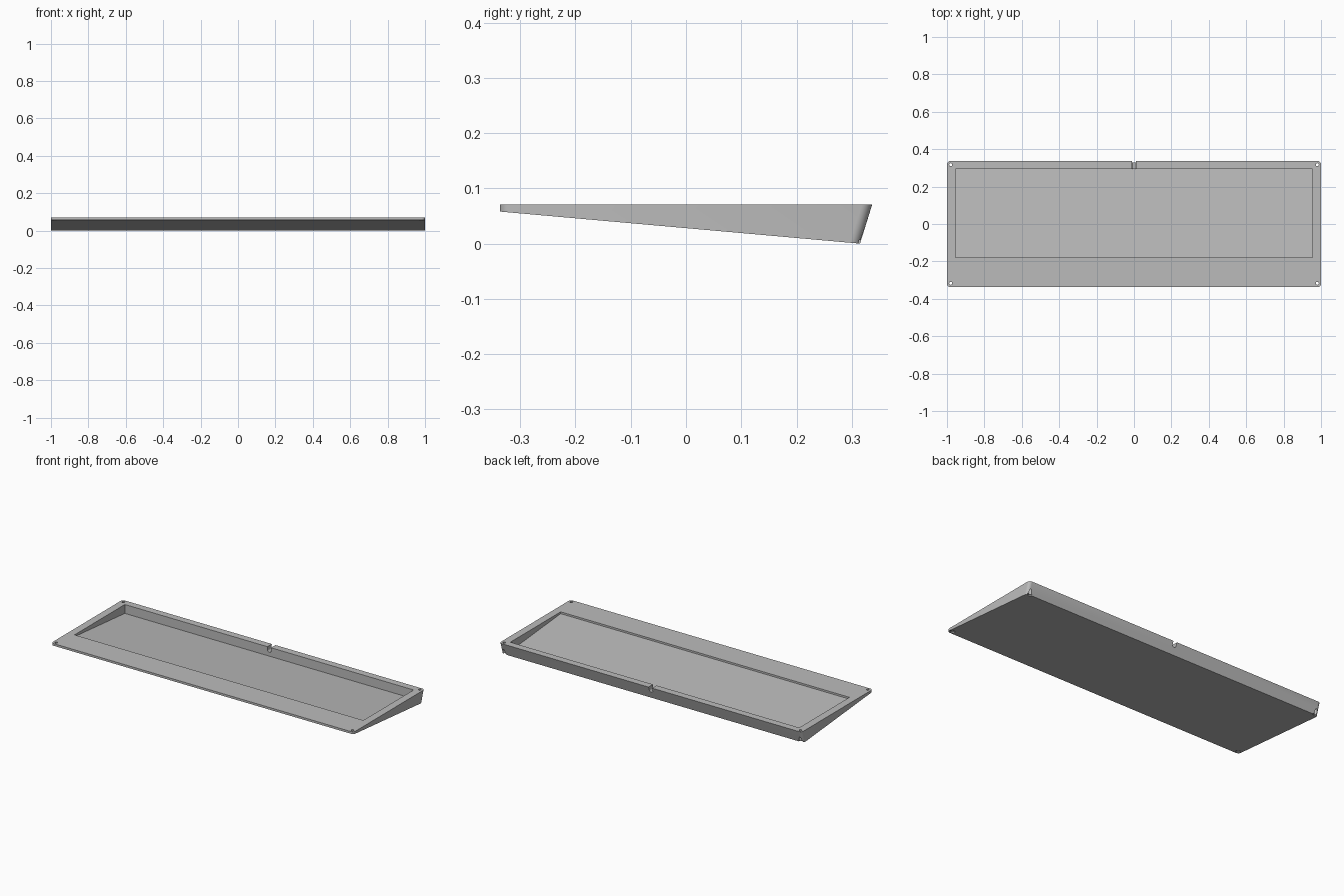
import bpy, bmesh
from mathutils import Vector

cube = bpy.data.objects.get("Cube")
if cube:
    bpy.data.objects.remove(cube, do_unlink=True)

TOP = 0.071          # rim height
FRONT, BACK = -0.337, 0.337
FOOT = 0.315         # lower back edge
LIP = 0.058          # underside height at the front
SLOPE = LIP / (FOOT - FRONT)


def underside(y):
    return (FOOT - y) * SLOPE


grey = bpy.data.materials.new("grey plastic")
grey.use_nodes = True
grey.diffuse_color = (0.5, 0.5, 0.5, 1)
grey.node_tree.nodes["Principled BSDF"].inputs["Base Color"].default_value = (0.5, 0.5, 0.5, 1)


def prism(name, profile, half_width, corner=0):
    """Extrude a (y, z) profile along x, optionally rounding the upright edges."""
    bm = bmesh.new()
    face = bm.faces.new([bm.verts.new((-half_width, y, z)) for y, z in profile])
    ext = bmesh.ops.extrude_face_region(bm, geom=[face])
    moved = [v for v in ext["geom"] if isinstance(v, bmesh.types.BMVert)]
    bmesh.ops.translate(bm, verts=moved, vec=Vector((2 * half_width, 0, 0)))
    bmesh.ops.recalc_face_normals(bm, faces=bm.faces)
    if corner:
        upright = []
        for e in bm.edges:
            a, b = (v.co for v in e.verts)
            if abs(a.x - b.x) < 1e-5 and abs(a.z - b.z) > abs(a.y - b.y):
                upright.append(e)
        bmesh.ops.bevel(bm, geom=upright, offset=corner, segments=6, profile=0.5,
                        affect='EDGES')
    mesh = bpy.data.meshes.new(name)
    bm.to_mesh(mesh)
    bm.free()
    obj = bpy.data.objects.new(name, mesh)
    bpy.context.collection.objects.link(obj)
    obj.data.materials.append(grey)
    return obj


def cylinder(name, radius, low, high, x, y):
    bpy.ops.mesh.primitive_cylinder_add(vertices=24, radius=radius, depth=high - low,
                                        location=(x, y, (low + high) / 2))
    obj = bpy.context.object
    obj.name = name
    obj.data.materials.append(grey)
    return obj


# Wedge-shaped tray body
case = prism("tray_case", [(FRONT, LIP), (FOOT, 0), (BACK, TOP), (FRONT, TOP)], 1.0, 0.018)

# Sloping-floored recess
near, far, floor = -0.18, 0.295, 0.016
cutters = [prism("recess_cutter", [(near, underside(near) + floor),
                                   (far, underside(far) + floor),
                                   (far, 0.2), (near, 0.2)], 0.955)]

# Round-bottomed cable slot through the back wall
cutters.append(prism("slot_cutter", [(0.27, 0.053), (0.36, 0.053), (0.36, 0.2), (0.27, 0.2)], 0.012))
bore = cylinder("slot_bore_cutter", 0.012, -0.045, 0.045, 0, 0.315)
bore.rotation_euler.x = 1.5708
bore.location.z = 0.053
cutters.append(bore)

# Corner screw holes, with wider recesses underneath
for x in (-0.98, 0.98):
    for y in (-0.317, 0.317):
        cutters.append(cylinder("screw_hole_cutter", 0.008, -0.1, 0.2, x, y))
        cutters.append(cylinder("screw_head_cutter", 0.013, -0.1,
                                underside(y) + 0.007, x, y))

bpy.ops.object.select_all(action='DESELECT')
bpy.context.view_layer.objects.active = case
case.select_set(True)
for cutter in cutters:
    cutter.hide_render = True
    mod = case.modifiers.new(cutter.name, 'BOOLEAN')
    mod.operation = 'DIFFERENCE'
    mod.solver = 'EXACT'
    mod.object = cutter
    bpy.ops.object.modifier_apply(modifier=mod.name)
for cutter in cutters:
    bpy.data.objects.remove(cutter, do_unlink=True)

bpy.ops.object.shade_smooth_by_angle(angle=0.52)
